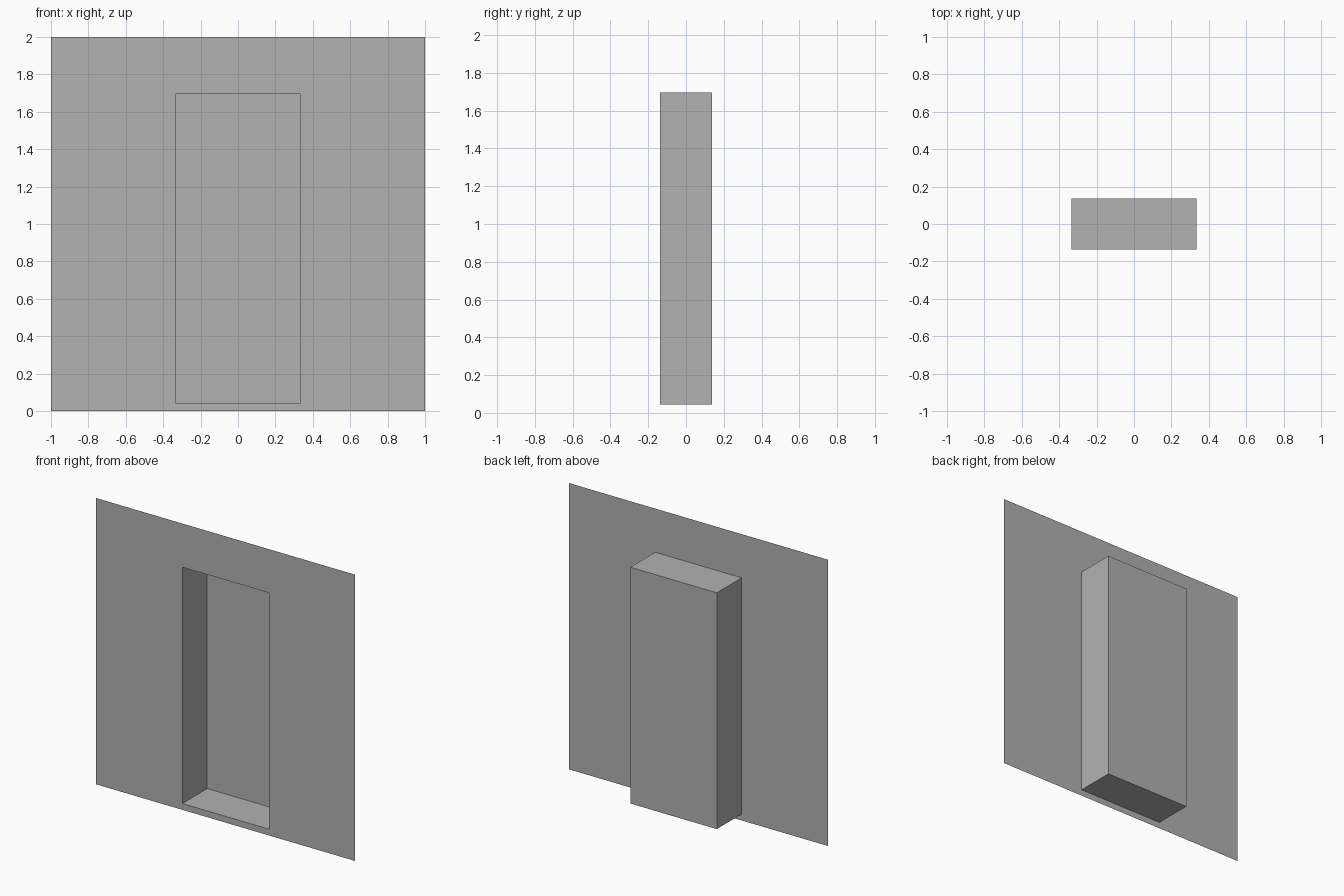
import bpy
import bmesh

cube = bpy.data.objects.get("Cube")
if cube:
    bpy.data.objects.remove(cube, do_unlink=True)

# Plain grey material
grey = bpy.data.materials.new("wall grey")
grey.use_nodes = True
colour = (0.445, 0.445, 0.445, 1)
grey.diffuse_color = colour
grey.node_tree.nodes["Principled BSDF"].inputs["Base Color"].default_value = colour

DEPTH = 0.137  # half the depth of the niche


def rectangle(bm, half_width, bottom, top, y):
    """Four corners, anticlockwise as seen from the front."""
    return [bm.verts.new((x * half_width, y, z))
            for x, z in ((-1, bottom), (1, bottom), (1, top), (-1, top))]


def bridge(bm, a, b):
    """Join two rectangles with a ring of faces."""
    for i in range(4):
        j = (i + 1) % 4
        bm.faces.new((a[i], a[j], b[j], b[i]))


# Thin wall sheet with an opening that leads into an open-fronted niche
bm = bmesh.new()
wall_edge = rectangle(bm, 1, 0, 2, -DEPTH)
opening = rectangle(bm, 0.334, 0.044, 1.695, -DEPTH)
niche_back = rectangle(bm, 0.334, 0.044, 1.695, DEPTH)
bridge(bm, wall_edge, opening)
bridge(bm, opening, niche_back)
bm.faces.new(niche_back)

mesh = bpy.data.meshes.new("wall_with_niche")
bm.to_mesh(mesh)
bm.free()
mesh.materials.append(grey)
bpy.context.collection.objects.link(bpy.data.objects.new("wall_with_niche", mesh))
